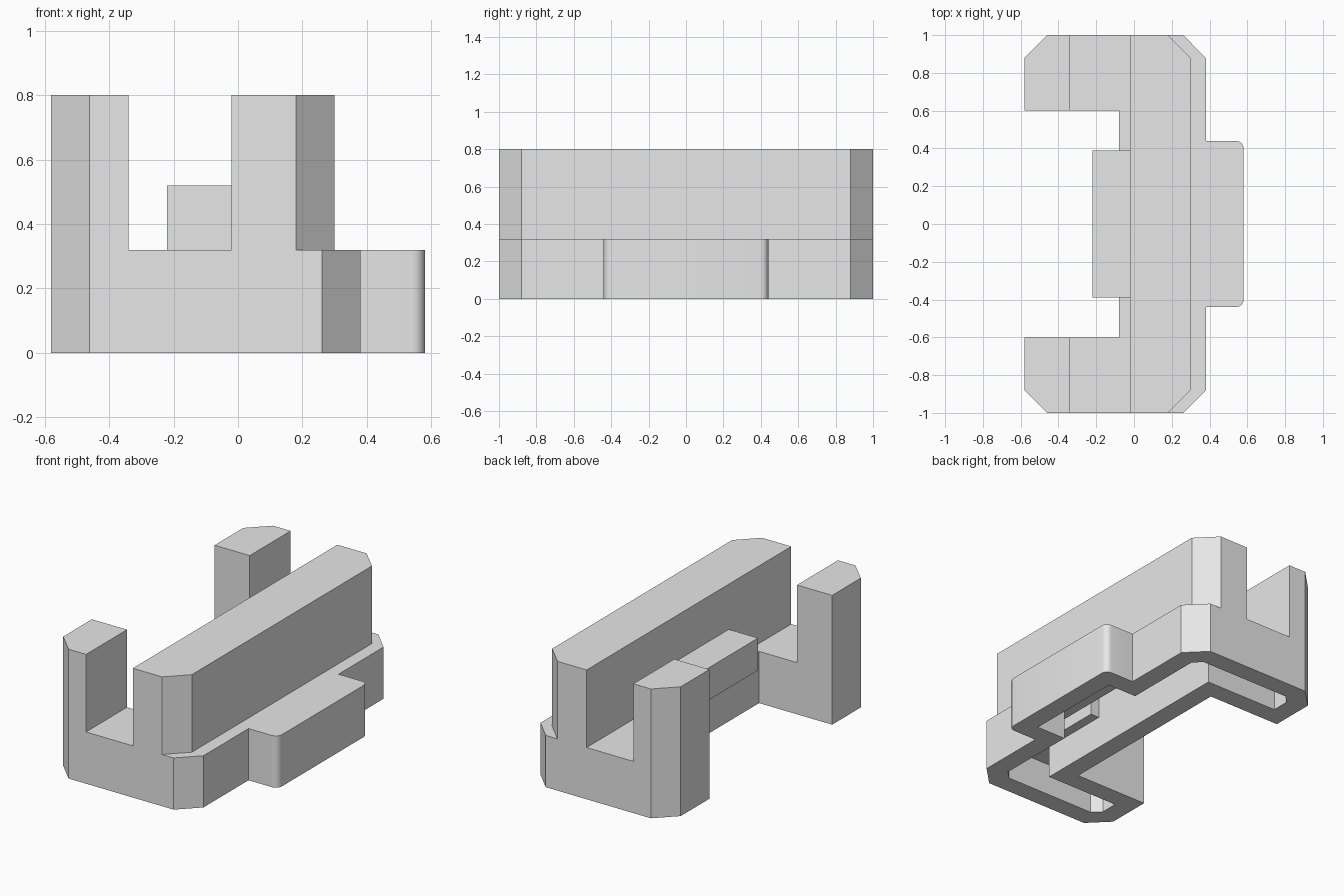
import bpy
import bmesh
from math import sin, cos, radians

cube = bpy.data.objects.get("Cube")
if cube:
    bpy.data.objects.remove(cube, do_unlink=True)

# Single plain grey for the whole bracket
grey = bpy.data.materials.new("plain grey")
grey.use_nodes = True
grey.diffuse_color = (0.8, 0.8, 0.8, 1)
grey.node_tree.nodes["Principled BSDF"].inputs["Base Color"].default_value = (0.8, 0.8, 0.8, 1)


def mirrored(half):
    """Close a +y half outline with its reflection."""
    return half + [(x, -y) for x, y in reversed(half)]


def prism(name, outline, z0, z1):
    bm = bmesh.new()
    face = bm.faces.new([bm.verts.new((x, y, z0)) for x, y in outline])
    up = bmesh.ops.extrude_face_region(bm, geom=[face])["geom"]
    bmesh.ops.translate(bm, vec=(0, 0, z1 - z0),
                        verts=[v for v in up if isinstance(v, bmesh.types.BMVert)])
    bmesh.ops.recalc_face_normals(bm, faces=bm.faces)
    mesh = bpy.data.meshes.new(name)
    bm.to_mesh(mesh)
    bm.free()
    mesh.materials.append(grey)
    obj = bpy.data.objects.new(name, mesh)
    bpy.context.collection.objects.link(obj)
    return obj


def combine(target, helper, operation):
    helper.hide_render = True
    mod = target.modifiers.new(helper.name, "BOOLEAN")
    mod.operation = operation
    mod.solver = "EXACT"
    mod.object = helper
    bpy.ops.object.select_all(action="DESELECT")
    bpy.context.view_layer.objects.active = target
    target.select_set(True)
    bpy.ops.object.modifier_apply(modifier=mod.name)
    bpy.data.objects.remove(helper, do_unlink=True)


# Base: spine with two arms, chamfered ends and a rounded side bulge
r = 0.04
arc = [(0.58 - r + r * sin(radians(a)), 0.44 - r + r * cos(radians(a)))
       for a in range(0, 91, 15)]
body = prism("bracket_body", mirrored([
    (-0.08, 0.6), (-0.58, 0.6), (-0.58, 0.88), (-0.46, 1),
    (0.26, 1), (0.38, 0.88), (0.38, 0.44)] + arc), 0, 0.32)

# Tall bar along the spine
combine(body, prism("tall_bar", mirrored([
    (-0.02, 1), (0.18, 1), (0.3, 0.88)]), 0.16, 0.8), "UNION")

# Overhanging middle block
combine(body, prism("middle_block", mirrored([
    (-0.22, 0.39), (0.1, 0.39)]), 0.32, 0.52), "UNION")

# Posts at the ends of the arms
for side, s in (("front", -1), ("back", 1)):
    post = [(-0.34, 0.6 * s), (-0.34, s), (-0.46, s), (-0.58, 0.88 * s), (-0.58, 0.6 * s)]
    combine(body, prism(side + "_post", post, 0.16, 0.8), "UNION")

# Hollow underside with an even wall
combine(body, prism("base_cavity", mirrored([
    (0.04, 0.72), (-0.46, 0.72), (-0.46, 0.83), (-0.41, 0.88),
    (0.21, 0.88), (0.26, 0.83), (0.26, 0.32), (0.46, 0.32)]), -0.1, 0.2), "DIFFERENCE")
combine(body, prism("bar_cavity", mirrored([
    (0.1, 0.88), (0.13, 0.88), (0.18, 0.83)]), 0.1, 0.68), "DIFFERENCE")
combine(body, prism("block_cavity", mirrored([
    (0.04, 0.27), (0.14, 0.27)]), 0.1, 0.4), "DIFFERENCE")

# Merge coplanar faces and keep only the rounded corners smooth
bm = bmesh.new()
bm.from_mesh(body.data)
bmesh.ops.remove_doubles(bm, verts=bm.verts, dist=0.0002)
bmesh.ops.dissolve_limit(bm, angle_limit=radians(1), verts=bm.verts, edges=bm.edges)
bm.to_mesh(body.data)
bm.free()
bpy.ops.object.select_all(action="DESELECT")
body.select_set(True)
bpy.context.view_layer.objects.active = body
bpy.ops.object.shade_smooth_by_angle(angle=radians(30))
